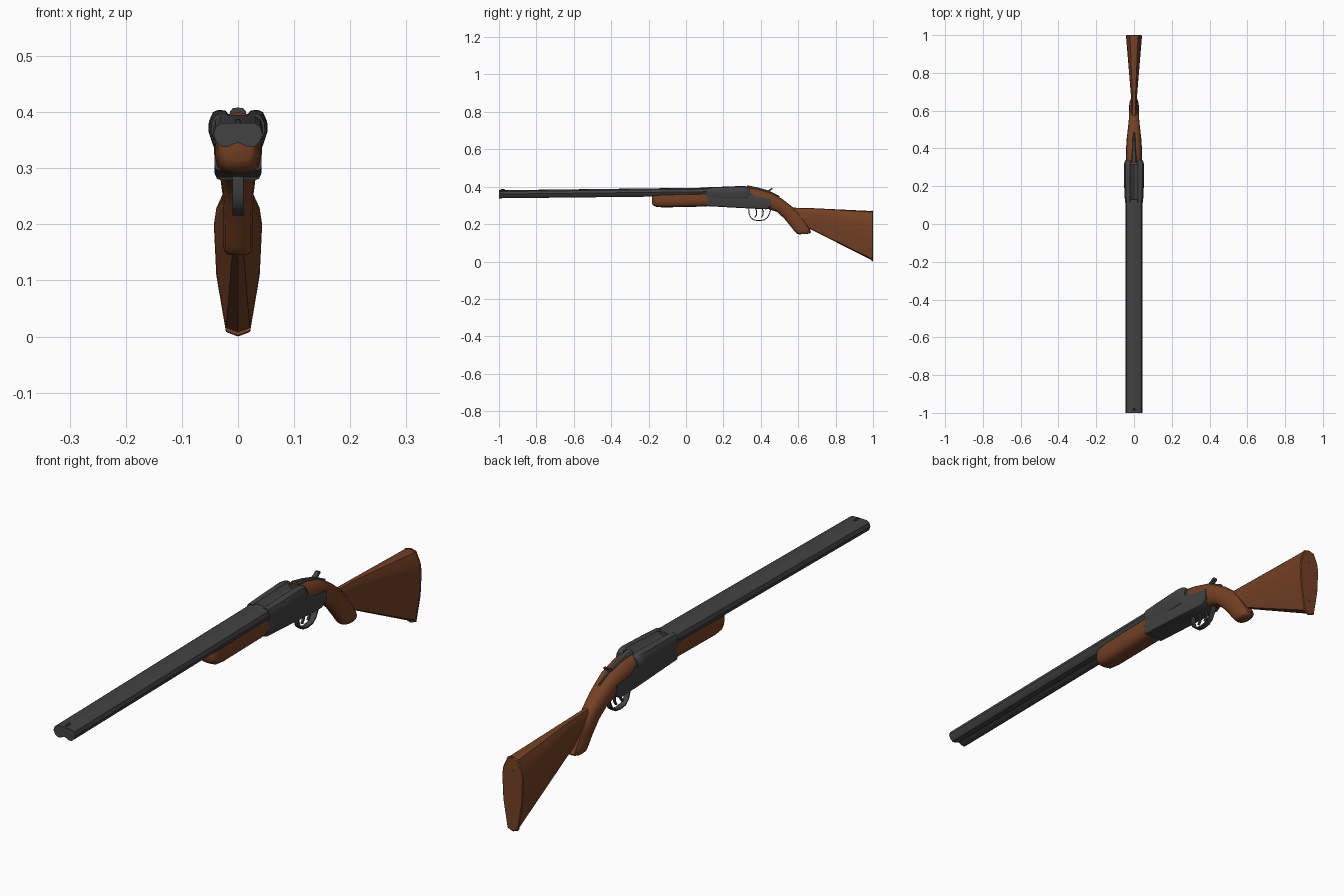
import bpy, bmesh, math
from mathutils import Vector

if "Cube" in bpy.data.objects:
    bpy.data.objects.remove(bpy.data.objects["Cube"])


def material(name, rgb):
    m = bpy.data.materials.new(name)
    m.diffuse_color = (*rgb, 1)
    m.use_nodes = True
    m.node_tree.nodes["Principled BSDF"].inputs["Base Color"].default_value = m.diffuse_color
    return m


STEEL = material("dark steel", (0.055, 0.055, 0.057))
WOOD = material("walnut wood", (0.175, 0.052, 0.018))


def finish(name, bm, mat, angle=35):
    bmesh.ops.recalc_face_normals(bm, faces=bm.faces)
    me = bpy.data.meshes.new(name)
    bm.to_mesh(me)
    bm.free()
    me.materials.append(mat)
    ob = bpy.data.objects.new(name, me)
    bpy.context.collection.objects.link(ob)
    bpy.ops.object.select_all(action='DESELECT')
    ob.select_set(True)
    bpy.context.view_layer.objects.active = ob
    bpy.ops.object.shade_smooth_by_angle(angle=math.radians(angle))
    return ob


def loft(name, half, sections, mat, angle=35):
    """Skin sections (top yz, bottom yz, half width); half = mirrored (width, height) outline."""
    outline = half + [(-u, v) for u, v in reversed(half) if u > 0]
    bm = bmesh.new()
    rings = []
    for top, bot, w in sections:
        t, b = Vector((0, *top)), Vector((0, *bot))
        rings.append([bm.verts.new(b.lerp(t, v) + Vector((u * w, 0, 0))) for u, v in outline])
    n = len(outline)
    for a, b in zip(rings, rings[1:]):
        for i in range(n):
            bm.faces.new((a[i], a[(i + 1) % n], b[(i + 1) % n], b[i]))
    bm.faces.new(rings[0])
    bm.faces.new(rings[-1])
    return finish(name, bm, mat, angle)


def level(y, top, bot, w):
    return ((y, top), (y, bot), w)


def ribbon(name, path, w, thick):
    """Flat strip following a path in the yz plane."""
    secs = []
    for i, p in enumerate(path):
        d = Vector(path[min(i + 1, len(path) - 1)]) - Vector(path[max(i - 1, 0)])
        nrm = Vector((-d.y, d.x)).normalized() * thick / 2
        secs.append((tuple(Vector(p) + nrm), tuple(Vector(p) - nrm), w))
    return loft(name, [(1, 0), (1, 1)], secs, STEEL)


# Cross-section outlines, bottom centre to top centre
ROUND = [(0, 0), (0.5, 0.03), (0.85, 0.17), (1, 0.45), (0.95, 0.72), (0.62, 0.95), (0, 1)]
BARREL = [(0, 0.17), (0.2, 0.1), (0.4, 0), (0.64, 0), (0.88, 0.2), (1, 0.52),
          (0.9, 0.83), (0.7, 0.98), (0, 1)]
BREECH = [(0, 0), (0.8, 0), (1, 0.45), (0.98, 0.7), (0.84, 0.94), (0.66, 1),
          (0.42, 0.98), (0.2, 0.76), (0, 0.7)]
BUTT = [(0, 0), (0.5, 0.03), (0.9, 0.4), (1, 0.73), (0.9, 0.84), (0.5, 0.98), (0, 1)]
FOREND = [(0, 0), (0.6, 0.04), (0.88, 0.18), (1, 0.5), (0.95, 1), (0, 1)]

# Twin barrels and front bead
loft("twin_barrels", BARREL, [level(-1, 0.381, 0.338, 0.044), level(0.13, 0.395, 0.35, 0.045)], STEEL)
loft("front_bead", ROUND, [level(-0.992, 0.386, 0.376, 0.003), level(-0.98, 0.388, 0.376, 0.005),
                           level(-0.968, 0.386, 0.376, 0.003)], STEEL)

# Breech: swollen rear end of the barrels
loft("breech", BREECH, [level(0.115, 0.397, 0.34, 0.048), level(0.2, 0.4, 0.335, 0.052),
                        level(0.305, 0.404, 0.335, 0.053), level(0.328, 0.401, 0.335, 0.051),
                        level(0.34, 0.39, 0.34, 0.045)], STEEL)

# Receiver: extruded side profile
bm = bmesh.new()
profile = [(0.11, 0.296), (0.33, 0.284), (0.43, 0.279), (0.455, 0.295), (0.455, 0.335),
           (0.38, 0.345), (0.335, 0.375), (0.11, 0.365)]
face = bm.faces.new([bm.verts.new((-0.042, y, z)) for y, z in profile])
res = bmesh.ops.extrude_face_region(bm, geom=[face])
for v in [g for g in res["geom"] if isinstance(g, bmesh.types.BMVert)]:
    v.co.x = 0.042
for v in bm.verts:                      # narrows toward the wrist
    if v.co.y > 0.4:
        v.co.x *= 0.95
bmesh.ops.recalc_face_normals(bm, faces=bm.faces)
low = [e for e in bm.edges if all(v.co.z < 0.3 for v in e.verts)
       and e.verts[0].co.x * e.verts[1].co.x > 0]
bmesh.ops.bevel(bm, geom=low, offset=0.008, segments=2, affect='EDGES', profile=0.5)
finish("receiver", bm, STEEL)

# Wooden forend with rounded nose
loft("forend", FOREND, [level(-0.183, 0.352, 0.315, 0.024), level(-0.177, 0.355, 0.301, 0.032),
                        level(-0.16, 0.356, 0.292, 0.037), level(-0.12, 0.357, 0.289, 0.041),
                        level(0.115, 0.36, 0.294, 0.043)], WOOD, 50)

# Pistol grip curving down behind the receiver
loft("pistol_grip", ROUND, [
    ((0.315, 0.4), (0.33, 0.292), 0.041), ((0.38, 0.391), (0.38, 0.287), 0.0415),
    ((0.455, 0.369), (0.44, 0.281), 0.039), ((0.52, 0.331), (0.485, 0.266), 0.033),
    ((0.575, 0.287), (0.525, 0.23), 0.028), ((0.62, 0.236), (0.56, 0.187), 0.026),
    ((0.66, 0.177), (0.583, 0.158), 0.026), ((0.668, 0.157), (0.592, 0.149), 0.025),
    ((0.66, 0.149), (0.605, 0.145), 0.02)], WOOD, 50)

# Shoulder stock and butt plate
loft("shoulder_stock", BUTT, [((0.565, 0.288), (0.62, 0.19), 0.014), ((0.68, 0.285), (0.67, 0.17), 0.016),
                              level(0.992, 0.27, 0.008, 0.042)], WOOD)
loft("butt_plate", BUTT, [level(0.992, 0.272, 0.002, 0.043), level(0.997, 0.272, 0.0, 0.043),
                          level(1.0, 0.268, 0.004, 0.04)], WOOD)

# Butt plate screws
for i, z in enumerate((0.06, 0.22)):
    bm = bmesh.new()
    bmesh.ops.create_cone(bm, cap_ends=True, segments=10, radius1=0.005, radius2=0.005, depth=0.002)
    for v in bm.verts:
        v.co = Vector((v.co.x, v.co.z + 0.9995, v.co.y + z))
    finish(f"butt_screw_{i + 1}", bm, STEEL)

# Trigger guard and two triggers
ribbon("trigger_guard", [(0.335, 0.288), (0.337, 0.258), (0.345, 0.236), (0.362, 0.222), (0.39, 0.218),
                         (0.418, 0.222), (0.436, 0.236), (0.447, 0.258), (0.455, 0.285)], 0.01, 0.005)
for i, y in enumerate((0.37, 0.405)):
    ribbon(f"trigger_{i + 1}", [(y, 0.288), (y + 0.008, 0.268), (y + 0.007, 0.25), (y - 0.003, 0.236)],
           0.004, 0.006)

# Top tang and opening lever with raised thumb piece
loft("top_tang", ROUND, [level(0.325, 0.408, 0.385, 0.015), level(0.38, 0.397, 0.375, 0.011),
                         level(0.44, 0.38, 0.36, 0.007), level(0.5, 0.35, 0.335, 0.003)], STEEL)
ribbon("thumb_lever", [(0.435, 0.375), (0.447, 0.38), (0.458, 0.389), (0.463, 0.388)], 0.008, 0.009)
